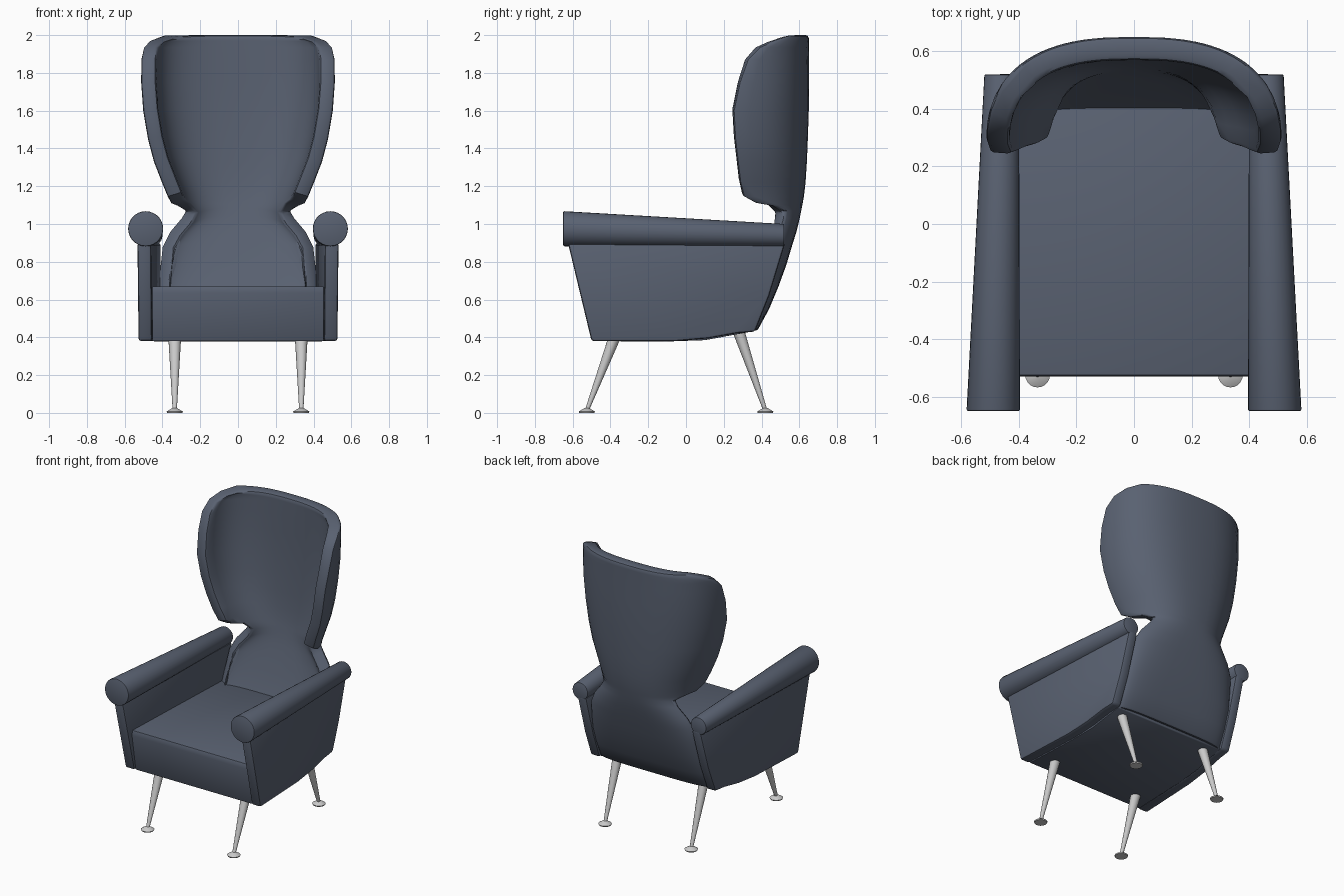
import bpy, bmesh
from math import sin, cos, pi, asin, radians
from mathutils import Vector

if "Cube" in bpy.data.objects:
    bpy.data.objects.remove(bpy.data.objects["Cube"])

fabric = bpy.data.materials.new("slate_fabric")
fabric.diffuse_color = (0.10, 0.12, 0.165, 1)
fabric.use_nodes = True
fabric.node_tree.nodes["Principled BSDF"].inputs["Base Color"].default_value = fabric.diffuse_color


def make(name, verts, faces, mat=None, bevel=0, solid=0, limit=35):
    me = bpy.data.meshes.new(name)
    me.from_pydata(verts, [], faces)
    if not solid:
        bm = bmesh.new()
        bm.from_mesh(me)
        bmesh.ops.recalc_face_normals(bm, faces=bm.faces)
        bm.to_mesh(me)
        bm.free()
    ob = bpy.data.objects.new(name, me)
    bpy.context.collection.objects.link(ob)
    bpy.ops.object.select_all(action='DESELECT')
    ob.select_set(True)
    bpy.context.view_layer.objects.active = ob
    if solid:
        m = ob.modifiers.new("thickness", 'SOLIDIFY')
        m.thickness, m.offset = solid, -1
        m.use_quality_normals = True
        bpy.ops.object.modifier_apply(modifier=m.name)
    if bevel:
        m = ob.modifiers.new("soft_edges", 'BEVEL')
        m.width, m.segments = bevel, 2
        m.limit_method, m.angle_limit = 'ANGLE', radians(limit)
        m.use_clamp_overlap = False
        bpy.ops.object.modifier_apply(modifier=m.name)
    bpy.ops.object.shade_smooth_by_angle(angle=radians(38))
    if mat:
        me.materials.append(mat)
    return ob


def slab(name, profile, xa, xb, bevel):
    """Side profile (y, z) spanned between the x functions xa(y) and xb(y)."""
    n = len(profile)
    verts = [(f(y), y, z) for f in (xa, xb) for y, z in profile]
    faces = [tuple(range(n)), tuple(range(2 * n - 1, n - 1, -1))]
    faces += [(i, (i + 1) % n, n + (i + 1) % n, n + i) for i in range(n)]
    return make(name, verts, faces, fabric, bevel)


def tube(name, rings, mat=None, axis='Z', sides=24, bevel=0):
    """Loft of circles (centre, radius), all lying square to the axis."""
    verts, faces = [], []
    for c, r in rings:
        for k in range(sides):
            a = 2 * pi * k / sides
            d = (cos(a), sin(a), 0) if axis == 'Z' else (cos(a), 0, sin(a))
            verts.append(Vector(c) + Vector(d) * r)
    for i in range(len(rings) - 1):
        for k in range(sides):
            a, b = i * sides + k, i * sides + (k + 1) % sides
            faces.append((a, b, b + sides, a + sides))
    faces += [tuple(range(sides)), tuple(range(len(verts) - sides, len(verts)))]
    return make(name, verts, faces, mat, bevel)


# Seat block
def seat_half(y):
    return 0.455 - 0.035 * (y + 0.53) / 0.9


slab("seat", [(-0.49, 0.38), (-0.53, 0.635), (-0.525, 0.67), (0.42, 0.67),
              (0.345, 0.43), (0.1, 0.385), (-0.1, 0.378)],
     lambda y: -seat_half(y), seat_half, 0.004)

# Winged back shell: z, rear y, half width, ellipse front y, trimmed edge y, squareness
rows = [(0.43, 0.375, 0.43, 0.30, 0.335, 4), (0.55, 0.44, 0.43, 0.34, 0.38, 4),
        (0.67, 0.49, 0.43, 0.38, 0.42, 3.6), (0.78, 0.53, 0.425, 0.39, 0.45, 3.2),
        (0.88, 0.56, 0.42, 0.40, 0.475, 3), (0.96, 0.585, 0.395, 0.38, 0.495, 2.8),
        (1.03, 0.602, 0.365, 0.33, 0.515, 2.6), (1.07, 0.61, 0.355, 0.29, 0.52, 2.5),
        (1.095, 0.615, 0.36, 0.27, 0.46, 2.5), (1.11, 0.618, 0.365, 0.26, 0.37, 2.5),
        (1.145, 0.624, 0.375, 0.25, 0.305, 2.5), (1.22, 0.633, 0.405, 0.24, 0.285, 2.5),
        (1.33, 0.64, 0.447, 0.24, 0.272, 2.5), (1.45, 0.645, 0.478, 0.24, 0.258, 2.5),
        (1.6, 0.65, 0.503, 0.24, 0.25, 2.5), (1.75, 0.65, 0.515, 0.24, 0.282, 2.6),
        (1.87, 0.65, 0.518, 0.24, 0.325, 2.6), (1.935, 0.65, 0.518, 0.24, 0.39, 2.6),
        (1.97, 0.65, 0.518, 0.24, 0.47, 2.6), (2.0, 0.65, 0.515, 0.24, 0.555, 2.6)]
cols = 20
verts, faces = [], []
for z, yb, w, y0, yf, n in rows:
    edge = pi / 2 - asin(((yf - y0) / (yb - y0)) ** (n / 2))
    for j in range(cols + 1):
        a = edge * (2 * j / cols - 1)
        x = w * abs(sin(a)) ** (2 / n) * (1 if a > 0 else -1)
        verts.append((x, y0 + (yb - y0) * cos(a) ** (2 / n), z))
for i in range(len(rows) - 1):
    for j in range(cols):
        a = i * (cols + 1) + j
        faces.append((a, a + cols + 1, a + cols + 2, a + 1))
make("winged_back", verts, faces, fabric, bevel=0.016, solid=0.08, limit=60)

for s, side in ((-1, "left"), (1, "right")):
    # Arm side panel, narrowing towards the rear
    def inner(y, s=s):
        return s * (0.455 - 0.045 * (y + 0.5))

    def outer(y, s=s):
        return s * (0.527 - 0.047 * (y + 0.5))

    slab(side + "_arm_panel",
         [(-0.625, 0.90), (-0.50, 0.38), (-0.05, 0.38), (0.12, 0.395), (0.27, 0.422),
          (0.365, 0.43), (0.44, 0.62), (0.525, 0.90)], inner, outer, 0.014)

    # Tapered arm roll
    tube(side + "_arm_roll", [((s * 0.489, -0.65, 0.975), 0.093),
                              ((s * 0.46, 0.52, 0.94), 0.06)], fabric, 'Y', 28, 0.006)

    # Splayed legs with small disc feet
    for end, top, foot in (("front", (-0.37, 0.42), -0.525), ("rear", (0.265, 0.47), 0.42)):
        x = s * 0.335
        tube(f"{side}_{end}_leg", [((x, foot, 0.012), 0.011), ((x, top[0], top[1]), 0.035)],
             sides=16)
        tube(f"{side}_{end}_foot", [((x, foot, 0), 0.040), ((x, foot, 0.007), 0.043),
                                    ((x, foot, 0.026), 0.012)], sides=20)
